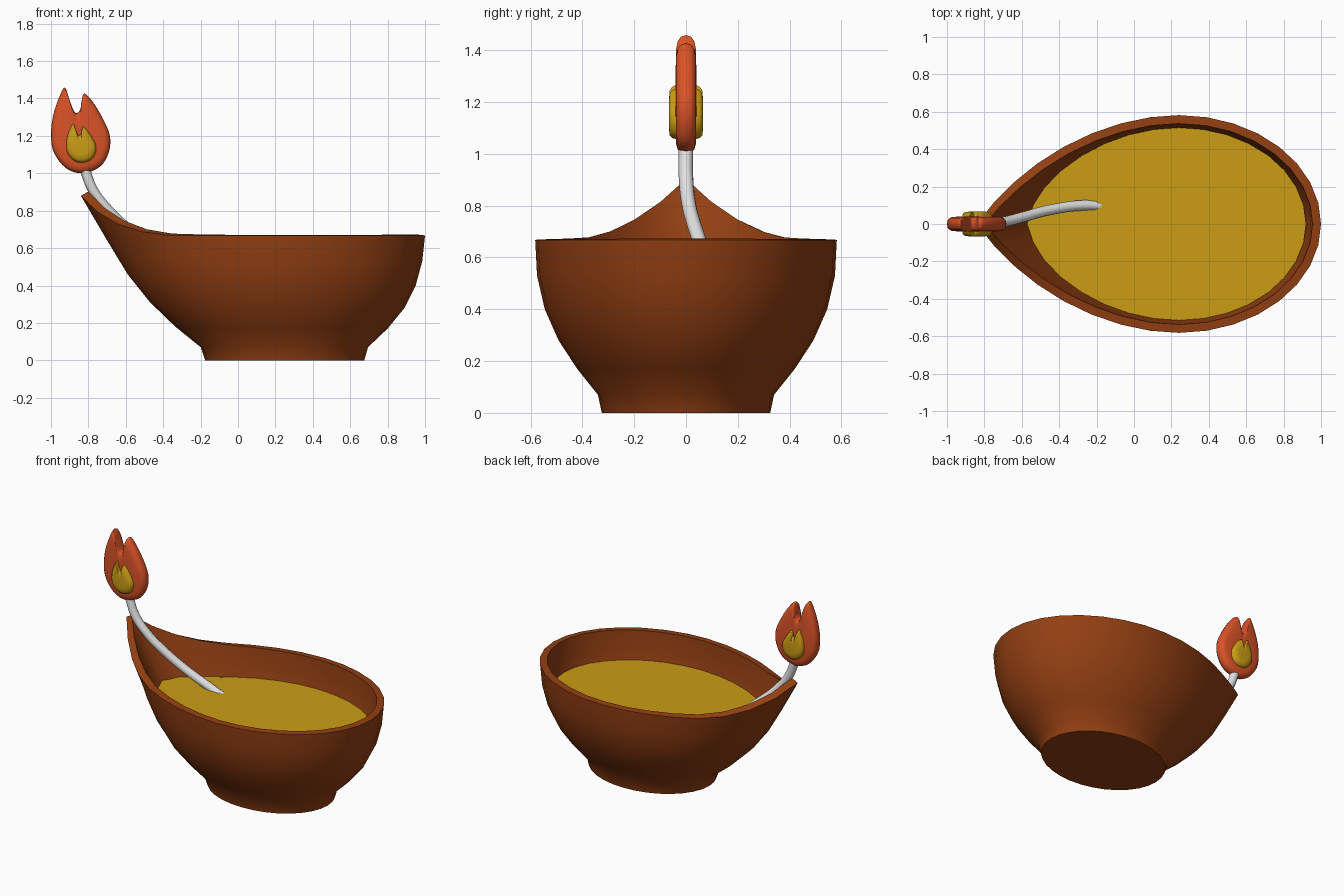
import bpy, bmesh, math
from mathutils import Vector

if "Cube" in bpy.data.objects:
    bpy.data.objects.remove(bpy.data.objects["Cube"])

SIDES = 32


def material(name, rgb):
    m = bpy.data.materials.new(name)
    m.diffuse_color = (*rgb, 1)
    m.use_nodes = True
    m.node_tree.nodes["Principled BSDF"].inputs["Base Color"].default_value = m.diffuse_color
    return m


clay = material("brown_clay", (0.29, 0.05, 0.006))
gold = material("golden_oil", (0.60, 0.34, 0.007))
orange = material("orange_flame", (0.70, 0.085, 0.02))
white = material("wick_white", (0.75, 0.75, 0.75))


def make(name, verts, faces, mat):
    me = bpy.data.meshes.new(name)
    me.from_pydata(verts, [], faces)
    me.materials.append(mat)
    ob = bpy.data.objects.new(name, me)
    bpy.context.collection.objects.link(ob)
    return ob


def activate(ob):
    bpy.ops.object.select_all(action='DESELECT')
    ob.select_set(True)
    bpy.context.view_layer.objects.active = ob


def smooth(ob, deg=40):
    activate(ob)
    bpy.ops.object.shade_smooth_by_angle(angle=math.radians(deg))


def bridge(n, rings):
    """Quads between consecutive rings of n vertices."""
    return [(r * n + i, r * n + (i + 1) % n, (r + 1) * n + (i + 1) % n, (r + 1) * n + i)
            for r in range(rings - 1) for i in range(n)]


def ring(cx, a, b, z, dx=0, dz=0):
    """Ellipse whose left end is drawn out into a raised spout."""
    pts = []
    for i in range(SIDES):
        t = 2 * math.pi * i / SIDES
        phi = abs(t - math.pi)                       # angle away from the spout
        pull = max(0, 1 - phi / (math.pi / 2)) ** 2
        lift = max(0, 1 - phi / 0.85) ** 2
        pts.append((cx + a * math.cos(t) - dx * pull, b * math.sin(t), z + dz * lift))
    return pts


def catmull(pts, steps):
    """Smooth closed 2D outline through the points."""
    out, n = [], len(pts)
    for i in range(n):
        p0, p1, p2, p3 = (Vector(pts[(i + k) % n]) for k in (-1, 0, 1, 2))
        for s in range(steps):
            t = s / steps
            out.append(0.5 * (2 * p1 + (p2 - p0) * t + (2 * p0 - 5 * p1 + 4 * p2 - p3) * t ** 2
                              + (3 * p1 - p0 - 3 * p2 + p3) * t ** 3))
    return out


# Bowl: centre x, half length, half width, height, spout pull and lift
levels = [(0.25, 0.425, 0.325, 0.00, 0, 0),
          (0.248, 0.447, 0.34, 0.07, 0, 0),
          (0.245, 0.555, 0.42, 0.17, 0.025, 0.01),
          (0.24, 0.65, 0.492, 0.28, 0.06, 0.03),
          (0.24, 0.71, 0.545, 0.40, 0.12, 0.06),
          (0.24, 0.745, 0.575, 0.53, 0.20, 0.12),
          (0.24, 0.76, 0.582, 0.668, 0.32, 0.212)]
verts = [p for lv in levels for p in ring(*lv)]
bowl = make("bowl", verts, bridge(SIDES, len(levels)) + [tuple(reversed(range(SIDES)))], clay)
mod = bowl.modifiers.new("wall", 'SOLIDIFY')
mod.thickness = 0.045
mod.offset = -1
mod.use_even_offset = True
activate(bowl)
bpy.ops.object.modifier_apply(modifier="wall")
smooth(bowl)

# Oil surface
make("oil", ring(0.24, 0.68, 0.515, 0.48, 0.16, 0.05), [tuple(range(SIDES))], gold)

# Wick: round tube along a curve, rising out of the oil through the spout
path = [(-0.10, 0.085, 0.45), (-0.25, 0.10, 0.50), (-0.45, 0.075, 0.60),
        (-0.60, 0.035, 0.715), (-0.69, 0.012, 0.80), (-0.775, 0, 0.91), (-0.822, 0, 1.03)]
cu = bpy.data.curves.new("wick", 'CURVE')
cu.dimensions = '3D'
cu.bevel_depth = 0.028
cu.bevel_resolution = 3
cu.resolution_u = 5
cu.use_fill_caps = True
sp = cu.splines.new('BEZIER')
sp.bezier_points.add(len(path) - 1)
for bp, co in zip(sp.bezier_points, path):
    bp.co = co
    bp.handle_left_type = bp.handle_right_type = 'AUTO'
wick = bpy.data.objects.new("wick", cu)
bpy.context.collection.objects.link(wick)
cu.materials.append(white)
activate(wick)
bpy.ops.object.convert(target='MESH')
smooth(bpy.context.object)

# Two-tongued flame outline in x, z
outline = [(-.834, 1.0), (-.92, 1.028), (-.984, 1.11), (-1.0, 1.205), (-.988, 1.31),
           (-.957, 1.405), (-.926, 1.458), (-.900, 1.39), (-.879, 1.337), (-.861, 1.322),
           (-.842, 1.345), (-.836, 1.39), (-.820, 1.427), (-.775, 1.38), (-.725, 1.297),
           (-.686, 1.205), (-.69, 1.115), (-.738, 1.035)]
core = Vector((-0.845, 1.19))


def flame(name, centre, sx, sz, depth, mat):
    """Pillow-shaped flame: the outline shrinks toward its core as it gets thicker."""
    ol = [p - core for p in catmull(outline, 4)]
    half = [(0.5, 1.0), (0.8, 0.95), (0.91, 0.8), (0.975, 0.5)]
    prof = [(k, -d) for k, d in half] + [(1, 0)] + [(k, d) for k, d in reversed(half)]
    n = len(ol)
    vs = [(centre[0] + p.x * k * sx, d * depth, centre[1] + p.y * k * sz)
          for k, d in prof for p in ol]
    fs = bridge(n, len(prof))
    for base, side in ((0, -1), ((len(prof) - 1) * n, 1)):
        c = len(vs)
        vs.append((centre[0], side * depth, centre[1]))
        fs += [(c, base + i, base + (i + 1) % n) for i in range(n)]
    ob = make(name, vs, fs, mat)
    bm = bmesh.new()
    bm.from_mesh(ob.data)
    bmesh.ops.recalc_face_normals(bm, faces=bm.faces)
    bm.to_mesh(ob.data)
    bm.free()
    smooth(ob, 60)


flame("flame_outer", core, 1, 1, 0.04, orange)
flame("flame_inner", (-0.84, 1.143), 0.53, 0.475, 0.066, gold)
